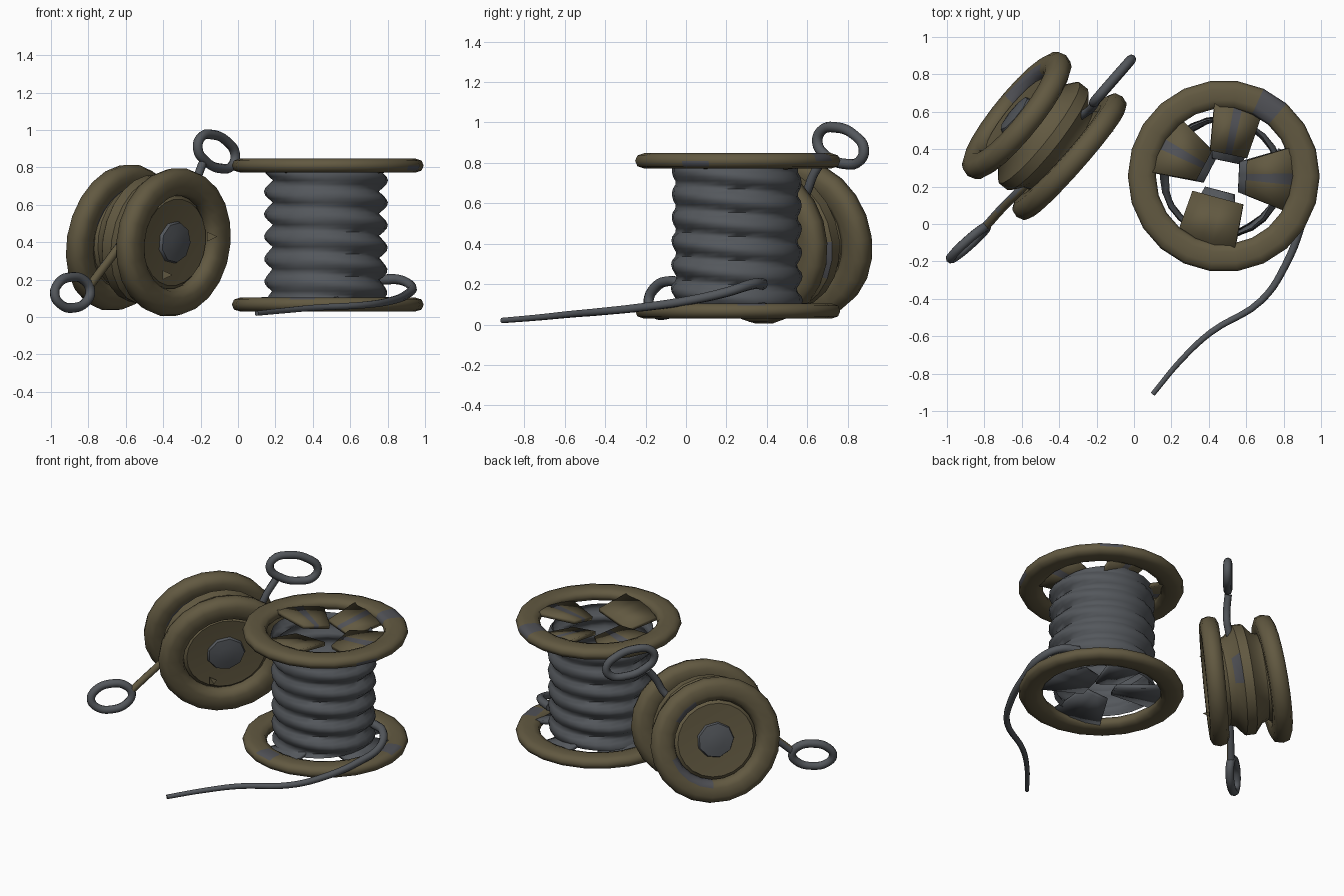
import bpy, bmesh, math
from mathutils import Vector, Matrix

cube = bpy.data.objects.get("Cube")
if cube:
    bpy.data.objects.remove(cube, do_unlink=True)


def material(name, rgb):
    m = bpy.data.materials.new(name)
    m.use_nodes = True
    m.diffuse_color = (*rgb, 1)
    bsdf = m.node_tree.nodes["Principled BSDF"]
    bsdf.inputs["Base Color"].default_value = (*rgb, 1)
    bsdf.inputs["Roughness"].default_value = 0.8
    return m


BROWN = material("worn_brown", (0.122, 0.1, 0.053))
GREY = material("cord_grey", (0.088, 0.096, 0.107))
STAIN = material("blue_grey_stain", (0.081, 0.083, 0.094))


def finish(name, bm, mats, matrix=None, angle=50):
    bmesh.ops.recalc_face_normals(bm, faces=bm.faces)
    mesh = bpy.data.meshes.new(name)
    bm.to_mesh(mesh)
    bm.free()
    for m in mats:
        mesh.materials.append(m)
    for p in mesh.polygons:
        p.use_smooth = True
    mesh.set_sharp_from_angle(angle=math.radians(angle))
    ob = bpy.data.objects.new(name, mesh)
    bpy.context.collection.objects.link(ob)
    if matrix:
        ob.matrix_world = matrix
    return ob


def lathe(name, profile, mats, matrix=None, segs=22, closed=False, stains=(), angle=50):
    """Revolve (radius, z) points about z; stains are (start, end, profile faces)."""
    bm = bmesh.new()
    rings = []
    for i in range(segs):
        a = 2 * math.pi * i / segs
        rings.append([bm.verts.new((r * math.cos(a), r * math.sin(a), z)) for r, z in profile])
    n = len(profile)
    for i in range(segs):
        a, b = rings[i], rings[(i + 1) % segs]
        mid = 360 * (i + 0.5) / segs
        for j in range(n if closed else n - 1):
            k = (j + 1) % n
            f = bm.faces.new((a[j], b[j], b[k], a[k]))
            f.material_index = int(any(s < mid < e and j in part for s, e, part in stains))
    bmesh.ops.remove_doubles(bm, verts=bm.verts, dist=1e-5)
    return finish(name, bm, mats, matrix, angle)


def oval(r, half_w, half_h, n=10):
    """Rounded, slightly boxy rim section, from the outside over the top."""
    pts = []
    for i in range(n):
        c, s = math.cos(2 * math.pi * i / n), math.sin(2 * math.pi * i / n)
        pts.append((r + half_w * math.copysign(abs(c) ** 0.8, c),
                    half_h * math.copysign(abs(s) ** 0.7, s)))
    return pts


OUTSIDE, UPPER, INSIDE, UNDER = (9, 0), (0, 1, 2, 3, 4), (3, 4), (5, 6)


def tube(name, points, radius, cyclic=False, taper=1.0):
    cu = bpy.data.curves.new(name + "_path", "CURVE")
    cu.dimensions = "3D"
    cu.bevel_depth = radius
    cu.bevel_resolution = 2
    cu.resolution_u = 5
    cu.use_fill_caps = True
    sp = cu.splines.new("BEZIER")
    sp.bezier_points.add(len(points) - 1)
    for i, (bp, co) in enumerate(zip(sp.bezier_points, points)):
        bp.co = co
        bp.handle_left_type = bp.handle_right_type = "AUTO"
        bp.radius = 1 + (taper - 1) * i / (len(points) - 1)
    sp.use_cyclic_u = cyclic
    tmp = bpy.data.objects.new(name + "_path", cu)
    bpy.context.collection.objects.link(tmp)
    bpy.context.view_layer.update()
    mesh = bpy.data.meshes.new_from_object(tmp)
    bpy.data.objects.remove(tmp, do_unlink=True)
    bm = bmesh.new()
    bm.from_mesh(mesh)
    bpy.data.meshes.remove(mesh)
    return finish(name, bm, [GREY, BROWN])


# Large upright spool: rims
CX, CY = 0.48, 0.256
for name, z, stains in (("top_rim", 0.81, ((48, 66, UPPER), (335, 350, OUTSIDE[:1]))),
                        ("bottom_rim", 0.067, ((245, 262, (1, 2)), (0, 17, (1, 2))))):
    lathe(name, oval(0.438, 0.075, 0.039), [BROWN, STAIN],
          Matrix.Translation((CX, CY, z)), closed=True, stains=stains)

# Wound cord: hollow helical ridges
bm = bmesh.new()
SEGS, ROWS, TURNS = 24, 36, 6
grid = []
for j in range(ROWS + 1):
    row = []
    for i in range(SEGS):
        a = 2 * math.pi * i / SEGS
        phase = (j / ROWS * TURNS + i / SEGS) % 1
        r = 0.289 + 0.037 * math.sin(math.pi * phase) + 0.006 * math.sin(3 * a + j)
        row.append(bm.verts.new((CX - 0.01 + r * math.cos(a), CY - 0.005 + r * math.sin(a),
                                 0.08 + 0.71 * j / ROWS)))
    grid.append(row)
for j in range(ROWS):
    for i in range(SEGS):
        k = (i + 1) % SEGS
        bm.faces.new((grid[j][i], grid[j][k], grid[j + 1][k], grid[j + 1][i]))
finish("wound_cord", bm, [GREY], angle=70)


# Spokes: tapered blades reaching in from the rims
def blade(name, degrees, z_out, z_in, r_in, half_out, half_in, mats):
    bm = bmesh.new()
    lanes = (-1, -0.15, 0.2, 1)
    outer = [bm.verts.new((0.37, half_out * t, z_out + 0.02 * t)) for t in lanes]
    inner = [bm.verts.new((r_in, half_in * t, z_in + 0.02 * t)) for t in lanes]
    for i in range(3):
        f = bm.faces.new((outer[i], outer[i + 1], inner[i + 1], inner[i]))
        f.material_index = int(i == 1)
    m = Matrix.Translation((CX, CY, 0)) @ Matrix.Rotation(math.radians(degrees), 4, "Z")
    ob = finish(name, bm, mats, m)
    mod = ob.modifiers.new("thickness", "SOLIDIFY")
    mod.thickness = 0.025
    mod.offset = 0


for n, (deg, half_out, half_in, stripe) in enumerate(
        ((-3, 0.18, 0.09, STAIN), (78, 0.13, 0.1, STAIN),
         (152, 0.17, 0.09, STAIN), (255, 0.16, 0.14, BROWN)), 1):
    blade(f"top_spoke_{n}", deg, 0.81, 0.785, 0.12, half_out, half_in, [BROWN, stripe])
    blade(f"bottom_spoke_{n}", deg, 0.07, 0.09, 0.08, half_out, 0.08, [GREY, GREY])

# Loose cord end trailing onto the ground
tube("loose_cord", [(0.76, 0.38, 0.2), (0.86, 0.33, 0.2), (0.93, 0.2, 0.16), (0.9, 0.02, 0.12),
                    (0.81, -0.22, 0.085), (0.68, -0.41, 0.065), (0.41, -0.58, 0.05),
                    (0.25, -0.73, 0.035), (0.1, -0.91, 0.02)], 0.028, taper=0.5)


# Small spool lying on its edge: two slightly oval flanges and a ridged core
def place(center, axis):
    return Matrix.Translation(center) @ Vector(axis).to_track_quat("Z", "Y").to_matrix().to_4x4()


flanges = (("front", (-0.345, 0.36, 0.4), (0.75, -0.66, -0.10), 1.05, ()),
           ("back", (-0.627, 0.58, 0.425), (-0.75, 0.61, 0.20), 1.02,
            ((115, 150, INSIDE), (200, 260, INSIDE), (20, 70, UNDER))))
for side, center, axis, widen, stains in flanges:
    m = place(center, axis) @ Matrix.Diagonal((widen, 0.98, 1, 1))
    lathe(side + "_flange_rim", oval(0.332, 0.076, 0.06), [BROWN, STAIN], m, closed=True, stains=stains)
    lathe(side + "_flange_plate", [(0.29, -0.03), (0.258, -0.015), (0.238, 0.01), (0.13, 0.003),
                                   (0, 0.003)], [BROWN], m, angle=35)
    lathe(side + "_hub_cap", [(0.12, -0.005), (0.11, 0.02), (0.05, 0.03), (0, 0.032)], [GREY], m, segs=9)
    lathe(side + "_flange_inside", [(0.3, -0.04), (0.2, -0.05)], [BROWN], m)

core = place((-0.485, 0.47, 0.415), (0.77, -0.61, -0.17))
lathe("spool_core", [(0.29, -0.17), (0.27, -0.12), (0.285, -0.08), (0.345, -0.03), (0.345, 0.03),
                     (0.285, 0.08), (0.27, 0.12), (0.29, 0.17)], [BROWN, STAIN], core,
      stains=((325, 360, (4,)),), angle=40)

# Small chips on the front flange
for n, co in enumerate(((-0.14, 0.52, 0.43), (-0.38, 0.27, 0.225)), 1):
    lathe(f"chip_{n}", [(0, -0.02), (0.03, -0.02), (0, 0.04)], [BROWN],
          place(co, (0.75, -0.66, 0)), segs=3)

# Wire loops with stems reaching into the small spool
stems = {}
for side, center, along, rise, stem in (
        ("lower", (-0.885, -0.1, 0.132), (0.095, 0.085, 0.012), (-0.01, 0.008, 0.082),
         [(-0.79, -0.01, 0.17), (-0.70, 0.09, 0.29), (-0.61, 0.18, 0.40), (-0.5, 0.3, 0.45)]),
        ("upper", (-0.115, 0.765, 0.885), (0.1, 0.115, -0.015), (-0.02, -0.02, 0.09),
         [(-0.19, 0.68, 0.82), (-0.22, 0.63, 0.74), (-0.25, 0.6, 0.66), (-0.4, 0.52, 0.5)])):
    u, v, c = Vector(along), Vector(rise), Vector(center)
    ring = [c + u * math.cos(t * math.pi / 4) + v * math.sin(t * math.pi / 4) for t in range(8)]
    tube(side + "_wire_loop", ring, 0.026, cyclic=True)
    stems[side] = tube(side + "_wire_stem", stem, 0.023)

# Rusty front of the lower stem
for p in stems["lower"].data.polygons:
    p.material_index = int(p.normal.y < -0.2)
